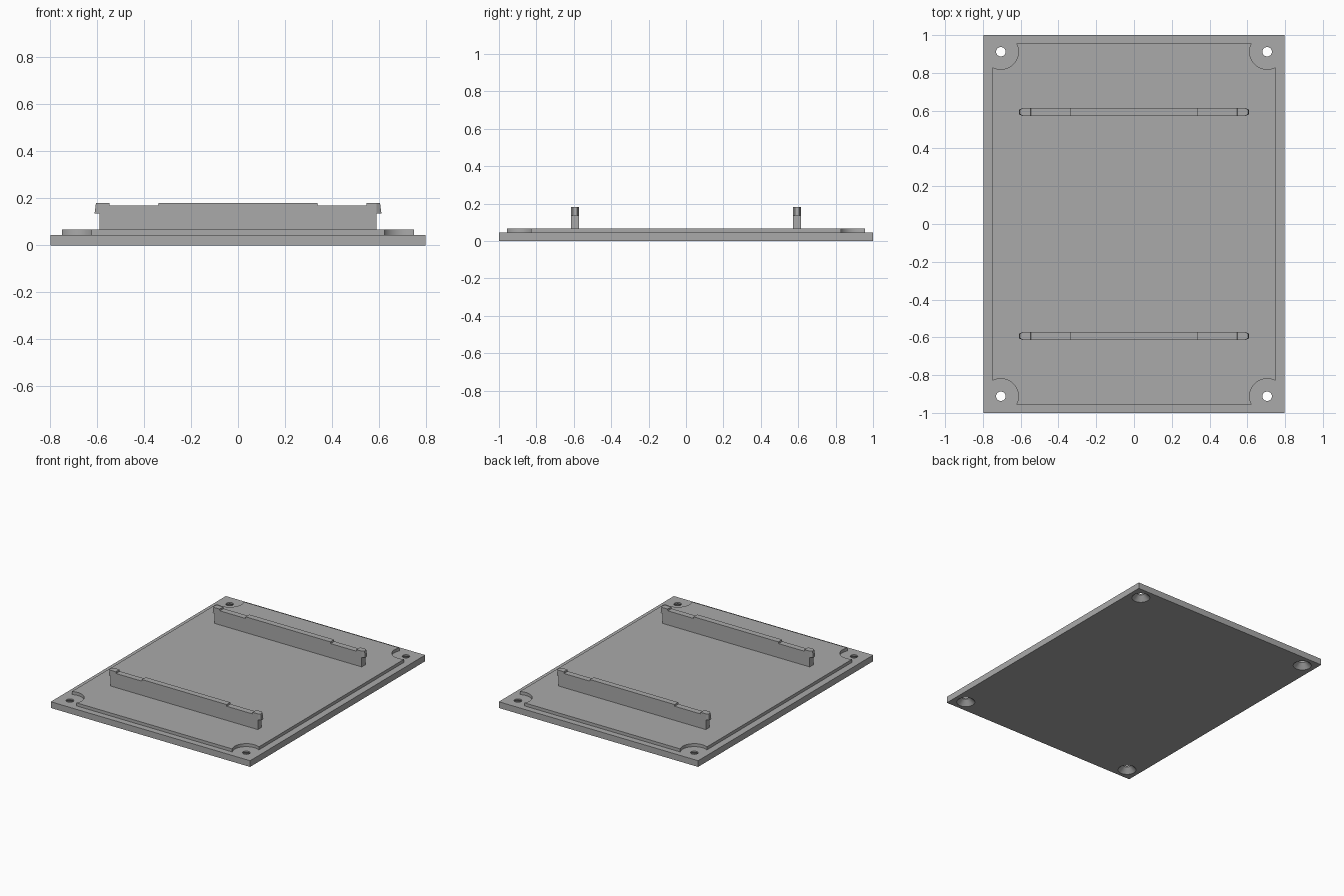
import bpy, bmesh, math
from mathutils import Vector

cube = bpy.data.objects.get("Cube")
if cube:
    bpy.data.objects.remove(cube, do_unlink=True)

GREY = (0.4, 0.4, 0.4, 1.0)
grey = bpy.data.materials.new("plain grey")
grey.use_nodes = True
grey.diffuse_color = GREY
grey.node_tree.nodes["Principled BSDF"].inputs["Base Color"].default_value = GREY

BASE_TOP, DECK_TOP = 0.045, 0.067
HOLE_X, HOLE_Y = 0.705, 0.912


def finish(name, bm):
    bmesh.ops.recalc_face_normals(bm, faces=bm.faces)
    mesh = bpy.data.meshes.new(name)
    bm.to_mesh(mesh)
    bm.free()
    mesh.materials.append(grey)
    obj = bpy.data.objects.new(name, mesh)
    bpy.context.collection.objects.link(obj)
    return obj


def select(obj):
    bpy.ops.object.select_all(action='DESELECT')
    obj.select_set(True)
    bpy.context.view_layer.objects.active = obj


def prism(bm, points, offset):
    """Extrude a closed outline along an offset."""
    face = bm.faces.new([bm.verts.new(p) for p in points])
    new = bmesh.ops.extrude_face_region(bm, geom=[face])["geom"]
    bmesh.ops.translate(bm, vec=offset,
                        verts=[v for v in new if isinstance(v, bmesh.types.BMVert)])


def loft(bm, lower, upper):
    """Join two matching outlines into a closed solid."""
    a = [bm.verts.new(p) for p in lower]
    b = [bm.verts.new(p) for p in upper]
    bm.faces.new(a)
    bm.faces.new(b)
    for i in range(len(a)):
        j = (i + 1) % len(a)
        bm.faces.new((a[i], a[j], b[j], b[i]))


# Base plate
bm = bmesh.new()
bx = 0.797
prism(bm, [(-bx, -1, 0), (bx, -1, 0), (bx, 1, 0), (-bx, 1, 0)], Vector((0, 0, BASE_TOP)))
base = finish("base_plate", bm)

# Countersunk screw holes through the corners
bm = bmesh.new()
for sx in (-1, 1):
    for sy in (-1, 1):
        rings = []
        for r, z in ((0.071, -0.01), (0.025, 0.036), (0.025, 0.1)):
            rings.append([bm.verts.new((sx * HOLE_X + r * math.cos(t * math.tau / 32),
                                        sy * HOLE_Y + r * math.sin(t * math.tau / 32), z))
                          for t in range(32)])
        bm.faces.new(rings[0])
        bm.faces.new(rings[-1])
        for low, high in zip(rings, rings[1:]):
            for i in range(32):
                j = (i + 1) % 32
                bm.faces.new((low[i], low[j], high[j], high[i]))
cutter = finish("hole_cutter", bm)
cutter.hide_render = True
cut = base.modifiers.new("screw holes", 'BOOLEAN')
cut.object = cutter
cut.operation = 'DIFFERENCE'
cut.solver = 'EXACT'
select(base)
bpy.ops.object.modifier_apply(modifier=cut.name)
bpy.data.objects.remove(cutter, do_unlink=True)

# Raised deck with a round bite around each screw hole
dx, dy, bite = 0.748, 0.956, 0.093
start = -math.acos((dx - HOLE_X) / bite)
end = math.asin((dy - HOLE_Y) / bite) * -1 - math.pi
arc = []
for i in range(25):
    a = start + (end - start) * i / 24
    arc.append((HOLE_X + bite * math.cos(a), HOLE_Y + bite * math.sin(a)))
outline = []
for sx, sy in ((1, 1), (-1, 1), (-1, -1), (1, -1)):
    corner = [(sx * x, sy * y, BASE_TOP) for x, y in arc]
    outline += corner if sx * sy > 0 else corner[::-1]
bm = bmesh.new()
prism(bm, outline, Vector((0, 0, DECK_TOP - BASE_TOP)))
deck = finish("raised_deck", bm)

# Upright rails with a notched top edge and a snap clip at each end
END, HALF, TOP, NOTCH = 0.589, 0.0215, 0.181, 0.169
half_top = [(END, DECK_TOP), (END, TOP), (0.547, TOP), (0.545, NOTCH),
            (0.34, NOTCH), (0.338, TOP)]
profile = half_top + [(-x, z) for x, z in reversed(half_top)]
for name, yc in (("front_rail", -0.593), ("back_rail", 0.593)):
    bm = bmesh.new()
    prism(bm, [(x, yc - HALF, z) for x, z in profile], Vector((0, 2 * HALF, 0)))
    for s in (-1, 1):
        def plan(tip, z):
            return [(s * END, yc - HALF, z), (s * tip, yc - HALF / 2, z),
                    (s * tip, yc + HALF / 2, z), (s * END, yc + HALF, z)]
        loft(bm, plan(0.61, 0.136), plan(0.604, TOP))
    finish(name, bm)

# Smooth the round walls, keep edges sharp
for obj in (base, deck):
    select(obj)
    bpy.ops.object.shade_smooth_by_angle(angle=math.radians(30))
